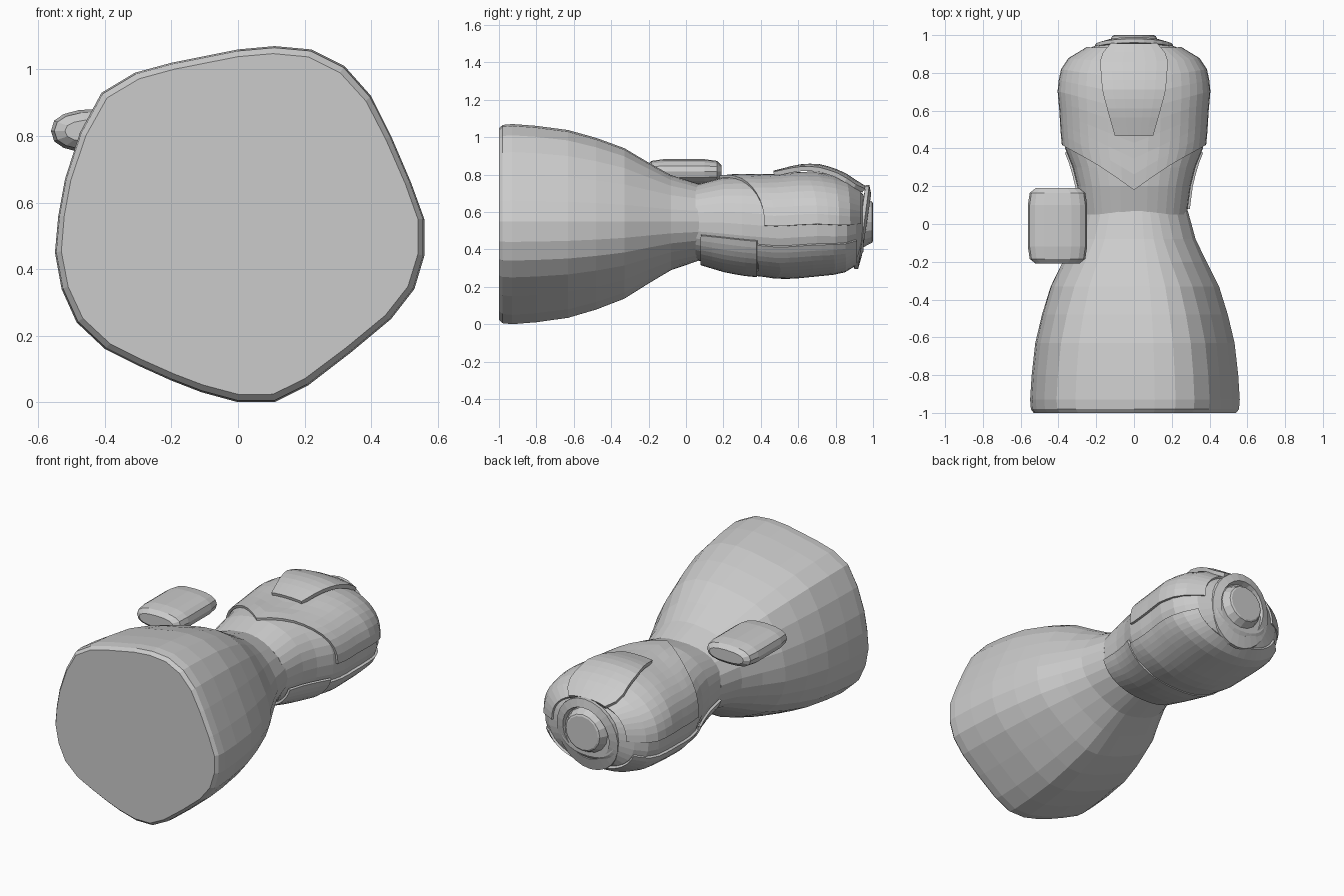
import bpy, bmesh, math

if "Cube" in bpy.data.objects:
    bpy.data.objects.remove(bpy.data.objects["Cube"])

grey = bpy.data.materials.new("plain grey")
grey.diffuse_color = (0.6, 0.6, 0.6, 1)
grey.use_nodes = True
grey.node_tree.nodes["Principled BSDF"].inputs["Base Color"].default_value = grey.diffuse_color


def make(name, verts, faces, thickness=0):
    me = bpy.data.meshes.new(name)
    me.from_pydata(verts, [], faces)
    bm = bmesh.new()
    bm.from_mesh(me)
    bmesh.ops.recalc_face_normals(bm, faces=bm.faces)
    bm.to_mesh(me)
    bm.free()
    me.materials.append(grey)
    ob = bpy.data.objects.new(name, me)
    bpy.context.collection.objects.link(ob)
    if thickness:
        mod = ob.modifiers.new("thickness", 'SOLIDIFY')
        mod.thickness = thickness
        mod.offset = 0
    return ob


def loft(name, rings, cap_start=True, cap_end=True):
    """Skin closed rings of equal length; caps are fans around the ring centre."""
    n = len(rings[0])
    verts = [p for r in rings for p in r]
    faces = [(k * n + i, k * n + (i + 1) % n, (k + 1) * n + (i + 1) % n, (k + 1) * n + i)
             for k in range(len(rings) - 1) for i in range(n)]
    for use, k in ((cap_start, 0), (cap_end, len(rings) - 1)):
        if use:
            c = len(verts)
            verts.append(tuple(sum(p[a] for p in rings[k]) / n for a in range(3)))
            faces += [(k * n + i, k * n + (i + 1) % n, c) for i in range(n)]
    return make(name, verts, faces)


def grid(name, nu, nv, fn, thickness):
    """Open sheet sampled from fn(u, v), u and v in 0..1."""
    verts = [fn(i / nu, j / nv) for j in range(nv + 1) for i in range(nu + 1)]
    w = nu + 1
    faces = [(j * w + i, j * w + i + 1, (j + 1) * w + i + 1, (j + 1) * w + i)
             for j in range(nv) for i in range(nu)]
    return make(name, verts, faces, thickness)


def curve(table, y):
    """Linear lookup in rows of (y, values...)."""
    if y <= table[0][0]:
        return table[0][1:]
    for a, b in zip(table, table[1:]):
        if y <= b[0]:
            t = (y - a[0]) / (b[0] - a[0])
            return [p + (q - p) * t for p, q in zip(a[1:], b[1:])]
    return table[-1][1:]


# Flared skirt: wavy hem outline blending into an oval waist
hem = [(.11, 1.07), (.22, 1.06), (.32, 1.01), (.40, .92), (.46, .80), (.52, .66), (.56, .55),
       (.56, .44), (.53, .34), (.46, .25), (.34, .15), (.21, .05), (.11, 0), (0, 0), (-.11, .03),
       (-.2, .065), (-.3, .11), (-.4, .16), (-.485, .24), (-.53, .34), (-.55, .45), (-.54, .56),
       (-.52, .67), (-.475, .81), (-.41, .93), (-.31, .99), (-.2, 1.02), (0, 1.06)]
CZ = 0.545
spread = [(-1, .93), (-.98, .985), (-.93, 1), (-.8, .97), (-.63, .90), (-.48, .77),
          (-.33, .60), (-.2, .36), (-.08, .15), (.07, 0)]
rings = []
for y, f in spread:
    ring = []
    for x, z in hem:
        a = math.atan2((z - CZ) / .205, x / .285)
        wx, wz = .285 * math.cos(a), CZ + .205 * math.sin(a)
        ring.append((wx + (x - wx) * f, y, wz + (z - wz) * f))
    rings.append(ring)
loft("skirt", rings)

# Torso sections: y, half width, top, bottom
body = [(.05, .28, .745, .345), (.2, .30, .785, .30), (.3, .325, .79, .28), (.4, .365, .785, .27),
        (.5, .375, .79, .255), (.6, .38, .80, .26), (.7, .39, .80, .27), (.8, .38, .78, .28),
        (.86, .35, .76, .295), (.91, .29, .735, .33), (.95, .19, .69, .39)]
POW = 2.3


def on_body(a, y, lift=0):
    w, top, bot = curve(body, y)
    c, s = math.cos(a), math.sin(a)
    e = 2 / POW
    x = math.copysign(abs(c) ** e, c) * (w + lift)
    z = (top + bot) / 2 + math.copysign(abs(s) ** e, s) * ((top - bot) / 2 + lift)
    return x, y, z


N = 32
loft("torso", [[on_body(math.tau * i / N, row[0]) for i in range(N)] for row in body])


def panel(name, a0, a1, start, end, lift, thickness=.014, nu=20, nv=9):
    def fn(u, v):
        a = math.radians(a0 + (a1 - a0) * u)
        y0 = start(a)
        return on_body(a, y0 + (end - y0) * v, lift)
    return grid(name, nu, nv, fn, thickness)


# Upper wrap with a V-shaped edge across the top
panel("upper_wrap", 0, 180, lambda a: .18 + .24 * abs(math.cos(a)) ** .9, .93, .008)
# Rear lower wrap and short tail at the waist, with slightly wavy edges
panel("lower_wrap", 200, 340, lambda a: .37 + .02 * math.sin(a * 5), .91, .008)
panel("waist_tail", 195, 345, lambda a: .08, .38, .014, nv=5)

# Raised tapered plate on the chest
outline = [(.47, .10), (.70, .165), (.88, .18), (.95, .12)]


def plate(u, v):
    y = .47 + .48 * v
    x = (2 * u - 1) * curve(outline, y)[0]
    w, top, bot = curve(body, min(y, .93))
    h = (top - bot) / 2
    z = (top + bot) / 2 + h * (1 - (abs(x) / w) ** POW) ** (1 / POW)
    return x, y, z + .018 + .028 * math.sin(math.pi * min(1, v * 1.05 + .02))


grid("chest_plate", 6, 10, plate, .025)


def oval(y, rx, rz, cx, cz, n=24, tilt=0):
    return [(cx + rx * math.cos(math.tau * i / n), y + tilt * math.sin(math.tau * i / n),
             cz + rz * math.sin(math.tau * i / n)) for i in range(n)]


# Tilted collar band around the neck
loft("collar", [oval(.925, .17, .19, 0, .525, tilt=.03), oval(.93, .21, .225, 0, .52, tilt=.03),
                oval(.95, .205, .225, 0, .52, tilt=.03), oval(.965, .155, .165, 0, .53, tilt=.025),
                oval(.935, .145, .155, 0, .53, tilt=.02)], False, False)
# Neck stub
loft("neck", [oval(.92, .15, .15, 0, .545, 16), oval(.965, .13, .125, 0, .545, 16),
              oval(.995, .115, .11, 0, .545, 16), oval(1, .105, .10, 0, .545, 16)])

# Side pouch: flattened rounded bar with chamfered ends
bar = [(-.21, .115, .035), (-.185, .147, .058), (-.12, .157, .067), (.10, .157, .067),
       (.165, .147, .058), (.19, .115, .035)]
loft("side_pouch", [[(-.405 + math.copysign(abs(math.cos(a)) ** .8, math.cos(a)) * rx, y,
                      .815 + math.copysign(abs(math.sin(a)) ** .8, math.sin(a)) * rz)
                     for a in (math.tau * i / 16 for i in range(16))] for y, rx, rz in bar])
